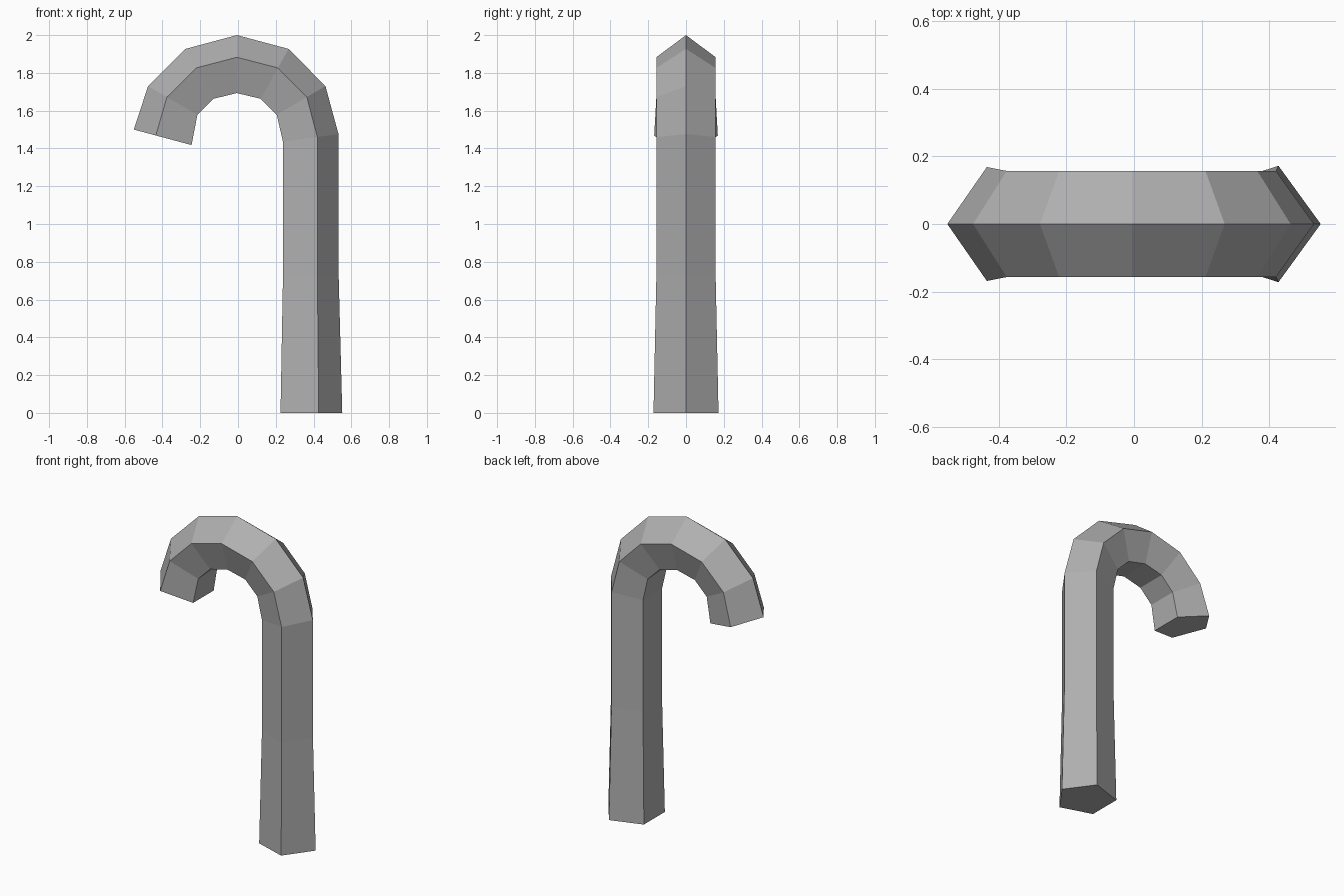
import bpy, bmesh, math
from mathutils import Vector

if "Cube" in bpy.data.objects:
    bpy.data.objects.remove(bpy.data.objects["Cube"])

# Path stations in the XZ plane: outer ridge (x, z), inner side (x, z), pentagon radius
stations = [
    ((0.552, 0.0), (0.225, 0.0), 0.181),     # foot
    ((0.533, 0.72), (0.238, 0.72), 0.165),   # end of foot taper
    ((0.532, 1.476), (0.238, 1.436), 0.165), # start of hook
    ((0.463, 1.73), (0.205, 1.578), 0.165),
    ((0.268, 1.927), (0.12, 1.663), 0.165),
    ((-0.006, 2.0), (-0.006, 1.693), 0.165), # crown
    ((-0.278, 1.927), (-0.13, 1.663), 0.165),
    ((-0.476, 1.73), (-0.215, 1.578), 0.165),
    ((-0.552, 1.5), (-0.246, 1.418), 0.177), # flared tip
]

SIDES = 5
bm = bmesh.new()
rings = []
for outer, inner, radius in stations:
    o = Vector((outer[0], 0, outer[1]))
    i = Vector((inner[0], 0, inner[1]))
    span = (o - i) / (1 + math.cos(math.pi / SIDES))
    centre = o - span
    ring = []
    for k in range(SIDES):
        a = 2 * math.pi * k / SIDES
        p = centre + span * math.cos(a) + Vector((0, radius * math.sin(a), 0))
        ring.append(bm.verts.new(p))
    rings.append(ring)

# Side walls and flat end caps
for a, b in zip(rings, rings[1:]):
    for k in range(SIDES):
        n = (k + 1) % SIDES
        bm.faces.new((a[k], a[n], b[n], b[k]))
bm.faces.new(rings[0][::-1])
bm.faces.new(rings[-1])
bmesh.ops.recalc_face_normals(bm, faces=bm.faces)

mesh = bpy.data.meshes.new("hooked_cane")
bm.to_mesh(mesh)
bm.free()
cane = bpy.data.objects.new("hooked_cane", mesh)
bpy.context.collection.objects.link(cane)

# Dark grey finish
grey = bpy.data.materials.new("dark_grey")
grey.diffuse_color = (0.43, 0.43, 0.43, 1)
grey.use_nodes = True
grey.node_tree.nodes["Principled BSDF"].inputs["Base Color"].default_value = grey.diffuse_color
mesh.materials.append(grey)
